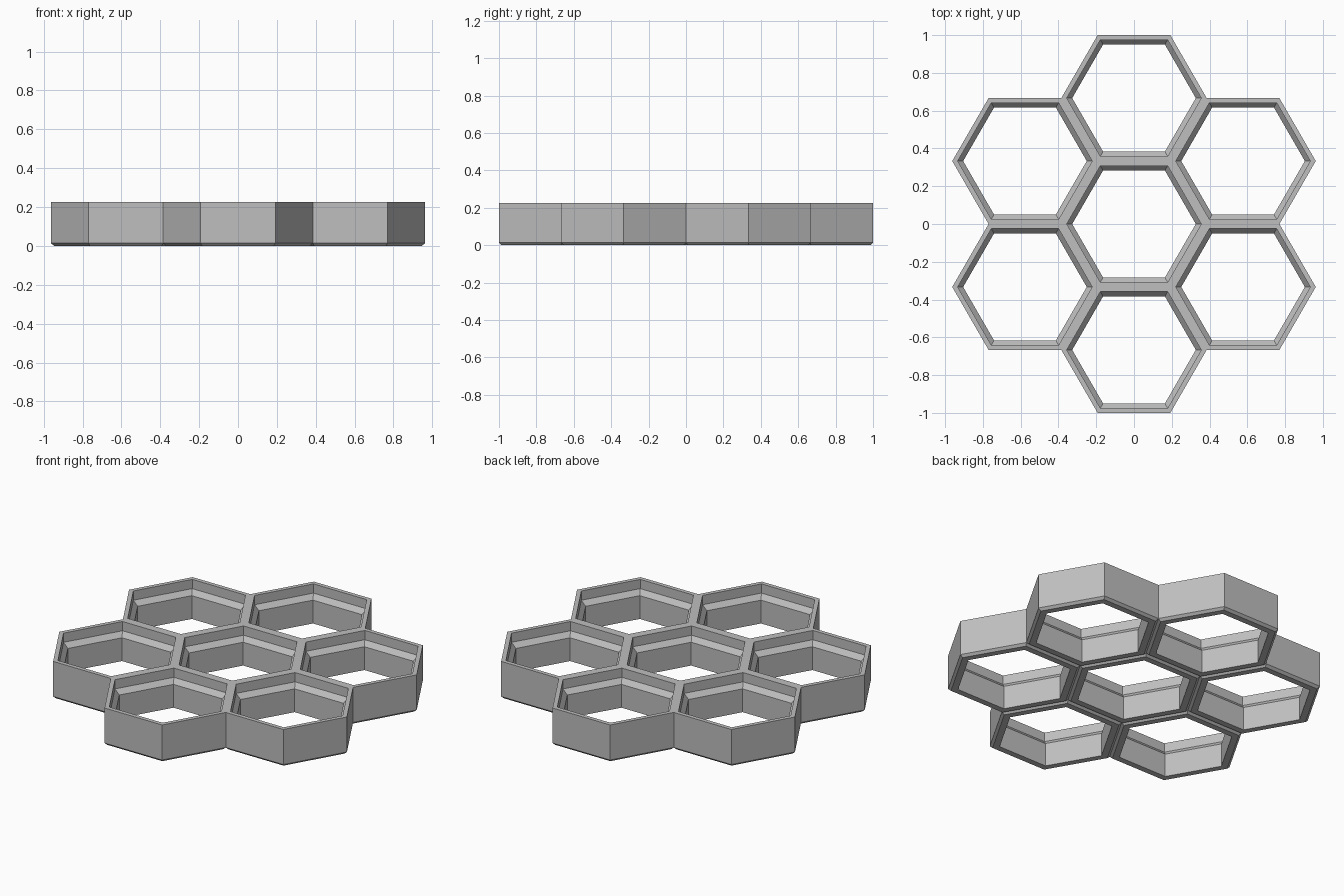
import bpy, bmesh, math

cube = bpy.data.objects.get("Cube")
if cube:
    bpy.data.objects.remove(cube, do_unlink=True)

APOTHEM = 1 / 3          # half of the cell pitch
HEIGHT = 0.226
LEDGE_LOW, LEDGE_HIGH = 0.141, 0.17
RIM, WALL, CHAMFER = 0.025, 0.05, 0.014

grey = bpy.data.materials.new("plain_grey")
grey.use_nodes = True
colour = (0.52, 0.52, 0.52, 1)
grey.diffuse_color = colour
grey.node_tree.nodes["Principled BSDF"].inputs["Base Color"].default_value = colour

# Wall cross-section as (inset from the cell edge, height), a closed loop
PROFILE = [
    (CHAMFER, 0), (0, CHAMFER), (0, HEIGHT), (RIM, HEIGHT),
    (RIM, LEDGE_HIGH), (WALL, LEDGE_LOW), (WALL, 0),
]


def hex_ring(bm, inset, z):
    radius = (APOTHEM - inset) / math.cos(math.pi / 6)
    return [bm.verts.new((radius * math.cos(k * math.pi / 3),
                          radius * math.sin(k * math.pi / 3), z)) for k in range(6)]


# One hexagonal cell: the cross-section swept round six sides
mesh = bpy.data.meshes.new("honeycomb_cell")
bm = bmesh.new()
rings = [hex_ring(bm, inset, z) for inset, z in PROFILE]
for i, low in enumerate(rings):
    high = rings[(i + 1) % len(rings)]
    for k in range(6):
        n = (k + 1) % 6
        bm.faces.new((low[k], low[n], high[n], high[k]))
bmesh.ops.recalc_face_normals(bm, faces=bm.faces)
bm.to_mesh(mesh)
bm.free()
mesh.materials.append(grey)


def place_cell(name, x, y):
    cell = bpy.data.objects.new(name, mesh)
    cell.location = (x, y, 0)
    bpy.context.collection.objects.link(cell)


# Centre cell with six neighbours
place_cell("centre_cell", 0, 0)
for k in range(6):
    angle = math.radians(30 + 60 * k)
    place_cell(f"outer_cell_{k + 1}", 2 * APOTHEM * math.cos(angle),
               2 * APOTHEM * math.sin(angle))
